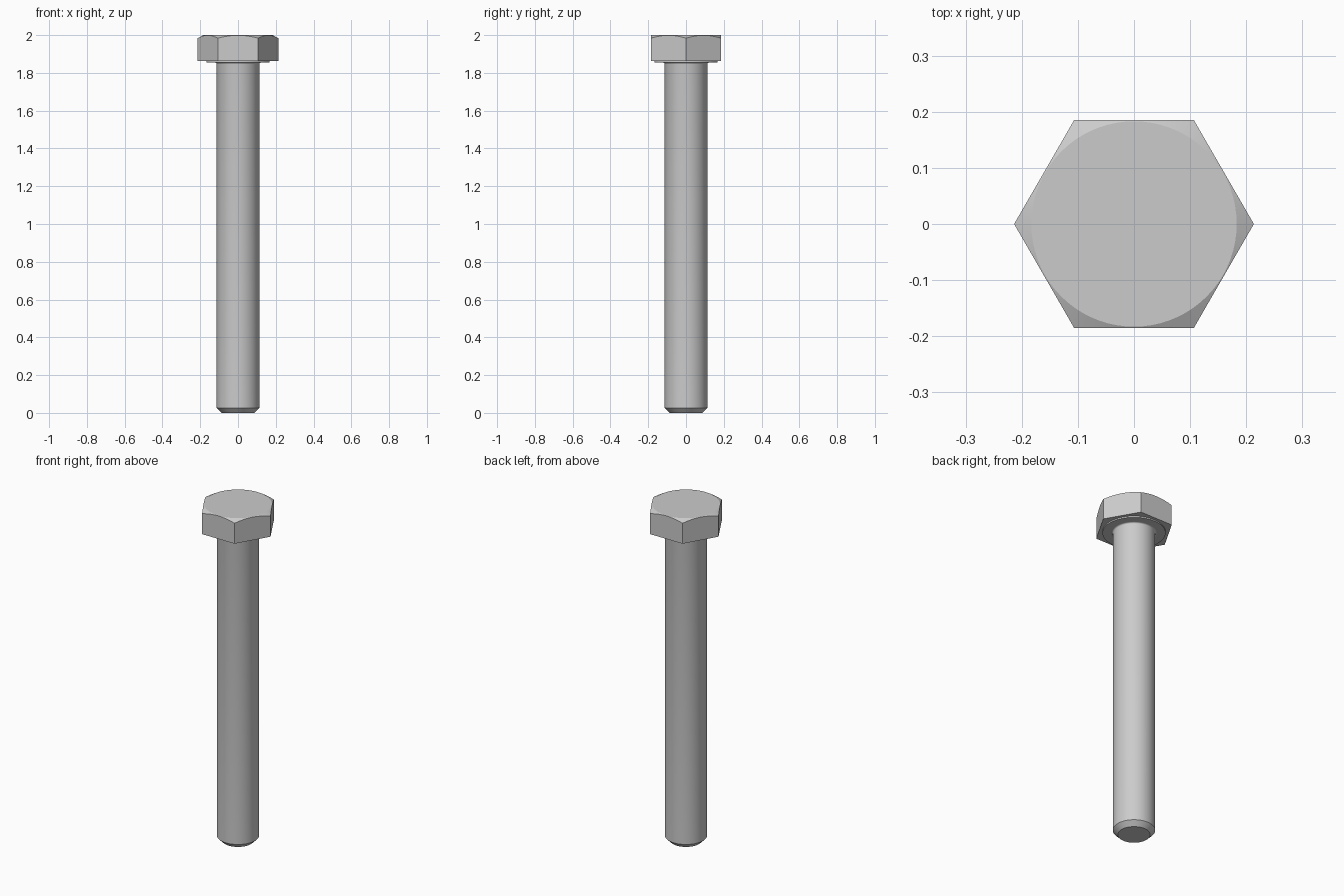
import bpy
import bmesh
from math import cos, sin, pi, tan, radians

if "Cube" in bpy.data.objects:
    bpy.data.objects.remove(bpy.data.objects["Cube"], do_unlink=True)

# Single plain steel colour
steel = bpy.data.materials.new("steel_grey")
steel.use_nodes = True
steel.diffuse_color = (0.6, 0.6, 0.6, 1)
steel.node_tree.nodes["Principled BSDF"].inputs["Base Color"].default_value = (0.6, 0.6, 0.6, 1)


def loft(name, rings, smooth_angle):
    """Skin a stack of closed rings of equal length and cap both ends."""
    bm = bmesh.new()
    loops = [[bm.verts.new(p) for p in ring] for ring in rings]
    n = len(loops[0])
    for low, high in zip(loops, loops[1:]):
        for i in range(n):
            j = (i + 1) % n
            bm.faces.new((low[i], low[j], high[j], high[i]))
    bm.faces.new(loops[0][::-1])
    bm.faces.new(loops[-1])
    bmesh.ops.recalc_face_normals(bm, faces=bm.faces[:])
    mesh = bpy.data.meshes.new(name)
    bm.to_mesh(mesh)
    bm.free()
    mesh.materials.append(steel)
    obj = bpy.data.objects.new(name, mesh)
    bpy.context.collection.objects.link(obj)
    bpy.ops.object.select_all(action="DESELECT")
    obj.select_set(True)
    bpy.context.view_layer.objects.active = obj
    bpy.ops.object.shade_smooth_by_angle(angle=radians(smooth_angle))
    return obj


SEGMENTS = 72
ANGLES = [2 * pi * i / SEGMENTS for i in range(SEGMENTS)]


def circle(radius, z):
    return [(radius * cos(a), radius * sin(a), z) for a in ANGLES]


# Hexagonal head, its top corners cut by a shallow cone
FLAT, TOP, UNDERSIDE, CROWN = 0.185, 2.0, 1.862, 0.183


def hex_radius(a):
    return FLAT / cos(a % (pi / 3) - pi / 6)


def hexagon(height):
    ring = []
    for a in ANGLES:
        r = hex_radius(a)
        ring.append((r * cos(a), r * sin(a), height(r)))
    return ring


loft("hex_head", [
    hexagon(lambda r: UNDERSIDE),
    hexagon(lambda r: TOP - (r - CROWN) * tan(radians(28))),
    circle(CROWN, TOP),
], 20)

# Round bearing face under the head
loft("washer_face", [circle(0.168, 1.854), circle(0.168, UNDERSIDE)], 30)

# Plain shank with a chamfered tip and a small fillet below the head
shank = [(0.086, 0), (0.113, 0.027), (0.113, 1.846)]
shank += [(0.121 - 0.008 * cos(t), 1.846 + 0.008 * sin(t))
          for t in (pi / 8, pi / 4, 3 * pi / 8, pi / 2)]
loft("shank", [circle(r, z) for r, z in shank], 30)
